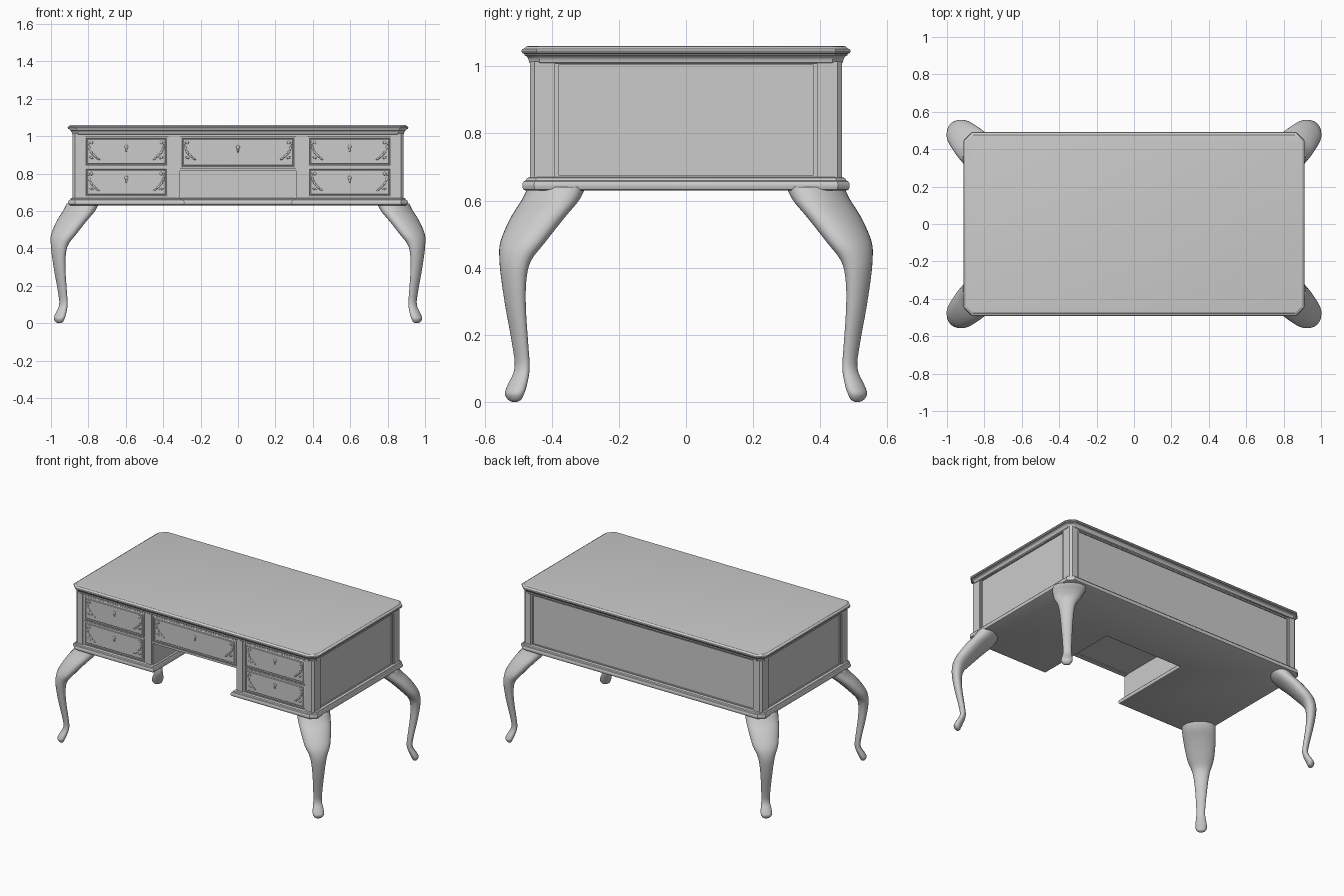
import bpy, bmesh, math
from mathutils import Vector, Matrix

if "Cube" in bpy.data.objects:
    bpy.data.objects.remove(bpy.data.objects["Cube"])

X, Y = 0.885, 0.465          # body half sizes
KX, KY = 0.31, 0.11          # kneehole half width and back position


def finish(name, bm, angle=35):
    bmesh.ops.recalc_face_normals(bm, faces=bm.faces)
    me = bpy.data.meshes.new(name)
    bm.to_mesh(me)
    bm.free()
    ob = bpy.data.objects.new(name, me)
    bpy.context.collection.objects.link(ob)
    bpy.ops.object.select_all(action='DESELECT')
    ob.select_set(True)
    bpy.context.view_layer.objects.active = ob
    bpy.ops.object.shade_smooth_by_angle(angle=math.radians(angle))
    return ob


def loft(bm, rings):
    rows = [[bm.verts.new(p) for p in r] for r in rings]
    n = len(rows[0])
    for a, b in zip(rows, rows[1:]):
        for i in range(n):
            bm.faces.new((a[i], a[(i + 1) % n], b[(i + 1) % n], b[i]))
    bm.faces.new(rows[0][::-1])
    bm.faces.new(rows[-1])


def offset(poly, d):
    out = []
    for i, p in enumerate(poly):
        p, a, b = Vector(p), Vector(poly[i - 1]), Vector(poly[(i + 1) % len(poly)])
        e1, e2 = (p - a).normalized(), (b - p).normalized()
        n1, n2 = Vector((e1.y, -e1.x)), Vector((e2.y, -e2.x))
        out.append(p + (n1 + n2) * d / (1 + n1.dot(n2)))
    return out


def moulded(name, poly, profile):
    """Counter-clockwise outline swept up a list of (outward offset, z)."""
    bm = bmesh.new()
    loft(bm, [[(q.x, q.y, z) for q in offset(poly, d)] for d, z in profile])
    return finish(name, bm)


def rect(hx, hy, c):
    return [(-hx + c, -hy), (hx - c, -hy), (hx, -hy + c), (hx, hy - c),
            (hx - c, hy), (-hx + c, hy), (-hx, hy - c), (-hx, -hy + c)]


def u_shape(hx, hy, c, front=None):
    r = rect(hx, hy, c)
    return [r[0], (-KX, -hy), (-KX, KY), (KX, KY), (KX, -hy)] + r[1:]


def add_box(bm, x0, x1, y0, y1, z0, z1):
    m = Matrix.Translation(((x0 + x1) / 2, (y0 + y1) / 2, (z0 + z1) / 2)) \
        @ Matrix.Diagonal((x1 - x0, y1 - y0, z1 - z0, 1))
    bmesh.ops.create_cube(bm, size=1, matrix=m)


def boxes(name, *dims):
    bm = bmesh.new()
    for d in dims:
        add_box(bm, *d)
    return finish(name, bm)


# Top with cove and rounded lip
moulded("desk_top", rect(X, Y, 0.03),
        [(-0.002, 1.008), (0.003, 1.012), (0.004, 1.02), (0.009, 1.029), (0.017, 1.033),
         (0.017, 1.037), (0.023, 1.039), (0.026, 1.045), (0.024, 1.051), (0.017, 1.053),
         (0.012, 1.059), (0.006, 1.06)])

# Base moulding that also wraps the kneehole
moulded("base_moulding", u_shape(X, Y, 0.022),
        [(0.014, 0.63), (0.02, 0.633), (0.023, 0.641), (0.023, 0.65), (0.019, 0.657),
         (0.012, 0.66), (0.009, 0.667), (0.0, 0.67)])

# Case: U-shaped lower part and full-width upper part
ix, iy = X - 0.013, Y - 0.013
moulded("lower_case", u_shape(ix, iy, 0.01), [(0, 0.65), (0, 0.82)])
moulded("upper_case", rect(ix, iy, 0.01), [(0, 0.82), (0, 1.02)])

# Corner posts with chamfered outer edge and a thin inner bead
for sx, nx in ((-1, "left"), (1, "right")):
    for sy, ny in ((-1, "front"), (1, "back")):
        c, ins = 0.014, (0.055, 0.075)
        poly = [(X - ins[0], Y - ins[1]), (X, Y - ins[1]), (X, Y - c), (X - c, Y), (X - ins[0], Y)]
        poly = [(sx * x, sy * y) for x, y in poly]
        if sx * sy < 0:
            poly.reverse()
        moulded(f"{ny}_{nx}_post", poly, [(0, 0.66), (0, 1.015)])
        b = poly_bead = [sorted((sx * (X - 0.067), sx * (X - 0.05))), sorted((sy * (Y - 0.03), sy * (Y - 0.006)))]
        s = [sorted((sx * (X - 0.03), sx * (X - 0.006))), sorted((sy * (Y - 0.087), sy * (Y - 0.07)))]
        boxes(f"{ny}_{nx}_beads", (*b[0], *b[1], 0.66, 1.015), (*s[0], *s[1], 0.66, 1.015))

# Posts beside the kneehole
for s, n in ((-1, "left"), (1, "right")):
    a = sorted((s * 0.318, s * 0.36))
    w = sorted((s * 0.31, s * 0.372))
    boxes(f"kneehole_{n}_post", (*a, -Y, -0.43, 0.66, 1.015), (*w, -Y + 0.006, -0.43, 0.66, 1.015))

# Rails framing panels and drawers
boxes("front_rails", (-X + .05, X - .05, -Y + .004, -.43, .998, 1.015),
      (-KX, KX, -Y + .004, -.43, .815, .829),
      *[(*sorted((s * .365, s * .825)), -Y + .006, -.43, z, z + h)
        for s in (-1, 1) for z, h in ((.662, .012), (.831, .007))])
boxes("back_rails", (-.83, .83, .44, Y - .006, 1.0, 1.015), (-.83, .83, .44, Y - .006, .66, .676))
for s, n in ((-1, "left"), (1, "right")):
    boxes(f"{n}_side_rails", *[(*sorted((s * .86, s * (X - .006))), -.4, .4, z, z + .01)
                              for z in (.664, 1.005)])


# Drawer fronts: framed edge, raised field, keyhole and carved leaves
def drawer(name, cx, hw, z0, z1):
    bm = bmesh.new()

    def ring(d, y):
        return [(cx - hw + d, y, z0 + d), (cx + hw - d, y, z0 + d),
                (cx + hw - d, y, z1 - d), (cx - hw + d, y, z1 - d)]
    loft(bm, [ring(0, -.44), ring(0, -.459), ring(.003, -.461), ring(.006, -.461),
              ring(.008, -.457), ring(.011, -.457), ring(.014, -.46)])
    finish(name, bm)
    kz = z0 + (z1 - z0) * 0.66
    bm = bmesh.new()
    for z, rx, rz in ((kz, .010, .010), (kz - .015, .005, .012)):
        m = Matrix.Translation((cx, -.46, z)) @ Matrix.Diagonal((rx, .004, rz, 1))
        bmesh.ops.create_uvsphere(bm, u_segments=12, v_segments=8, radius=1, matrix=m)
    finish(name + "_keyhole", bm, 60)
    bm = bmesh.new()
    leaves = ((.034, .03, .009, .009, 0), (.02, .035, .008, .005, 40), (.024, .06, .006, .014, 15),
              (.034, .082, .006, .015, 30), (.05, .1, .006, .015, 45), (.034, .112, .005, .012, 70),
              (.068, .116, .005, .013, 60))
    for s in (-1, 1):
        for dx, dz, rx, rz, ang in leaves:
            m = Matrix.Translation((cx + s * (hw - dx), -.46, z1 - dz)) \
                @ Matrix.Rotation(math.radians(s * ang), 4, 'Y') @ Matrix.Diagonal((rx, .004, rz, 1))
            bmesh.ops.create_uvsphere(bm, u_segments=10, v_segments=6, radius=1, matrix=m)
    finish(name + "_carving", bm, 60)


drawer("centre_drawer", 0, .305, .831, .996)
for s, n in ((-1, "left"), (1, "right")):
    drawer(f"upper_{n}_drawer", s * .597, .221, .84, .996)
    drawer(f"lower_{n}_drawer", s * .597, .221, .676, .829)

# Cabriole legs: (z, centre y, radius), swept along the diagonal
KEYS = [(.64, .385, .086), (.60, .405, .086), (.545, .445, .08), (.475, .487, .067),
        (.42, .509, .047), (.36, .513, .037), (.275, .507, .030), (.17, .494, .024),
        (.10, .4885, .0225), (.05, .503, .029), (.025, .511, .029), (.007, .511, .02), (0, .511, .008)]


def spline(keys, steps=4):
    k = [Vector(p) for p in [keys[0]] + keys + [keys[-1]]]
    for i in range(1, len(k) - 2):
        a, b, c, d = k[i - 1:i + 3]
        for j in range(steps):
            t = j / steps
            yield b + .5 * t * (c - a + t * (2 * a - 5 * b + 4 * c - d + t * (3 * (b - c) + d - a)))
    yield k[-1]


for sx, nx in ((-1, "left"), (1, "right")):
    for sy, ny in ((-1, "front"), (1, "back")):
        rings = []
        for z, c, r in spline(KEYS):
            ring = []
            for i in range(24):
                t = math.tau * i / 24
                u, v = .79 * r * math.cos(t), 1.173 * r * math.sin(t)
                ring.append((sx * (c + .445 + (u - v) * .7071), sy * (c + (u + v) * .7071), max(z, 0)))
            rings.append(ring)
        bm = bmesh.new()
        loft(bm, rings)
        finish(f"{ny}_{nx}_leg", bm, 60)
